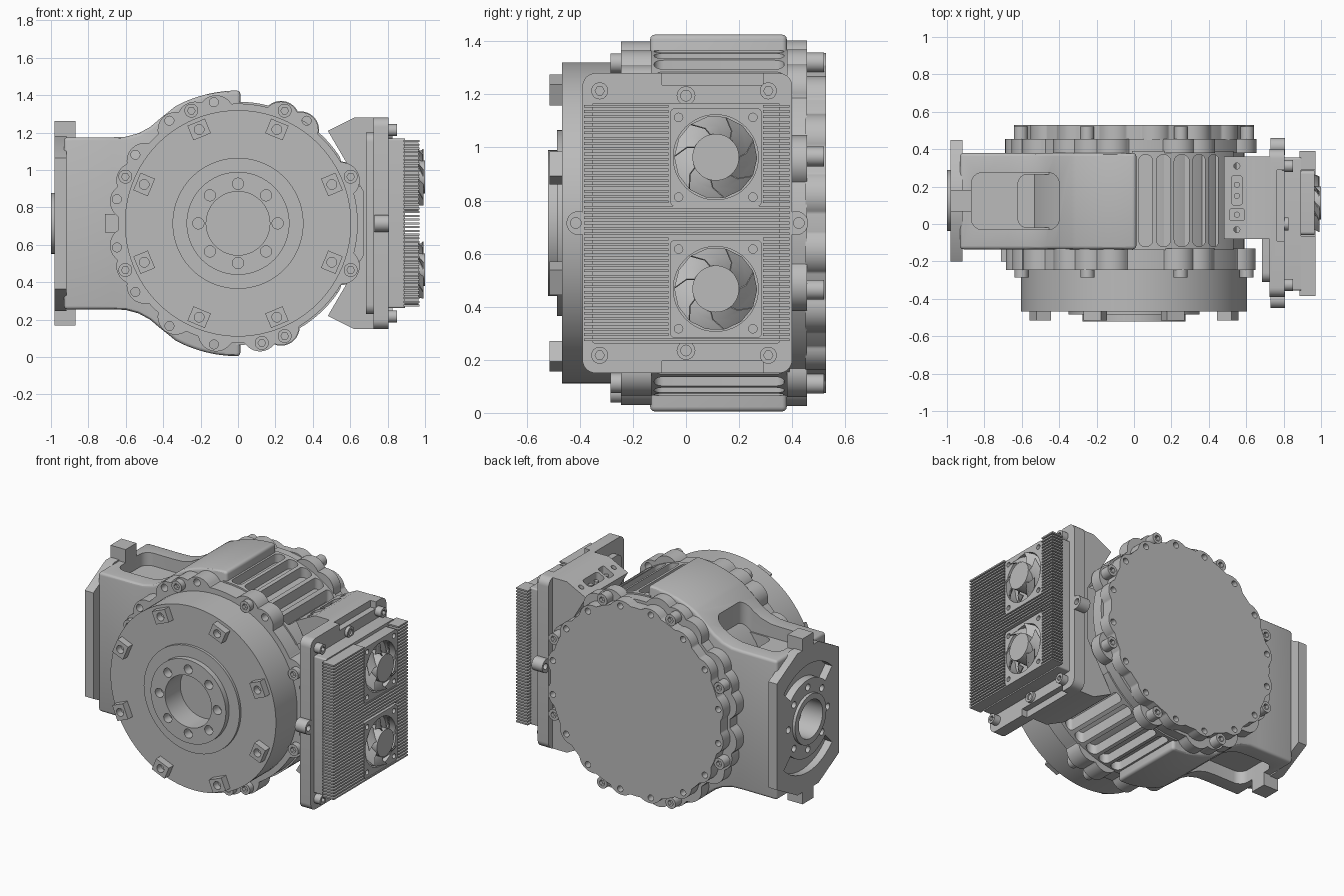
import bpy, bmesh
from math import sin, cos, radians, sqrt, pi
from mathutils import Vector

if "Cube" in bpy.data.objects:
    bpy.data.objects.remove(bpy.data.objects["Cube"])

CZ = 0.715      # height of the drum axis
AY = 0.125      # depth of the side arm axis

grey = bpy.data.materials.new("machined grey")
grey.use_nodes = True
grey.diffuse_color = (0.5, 0.5, 0.5, 1)
grey.node_tree.nodes["Principled BSDF"].inputs["Base Color"].default_value = (0.5, 0.5, 0.5, 1)

PLACE = {"X": lambda u, v, t: (t, u, v),
         "Y": lambda u, v, t: (u, t, v),
         "Z": lambda u, v, t: (u, v, t)}


# ---- helpers ----
def finish(name, bm):
    bmesh.ops.recalc_face_normals(bm, faces=bm.faces)
    mesh = bpy.data.meshes.new(name)
    bm.to_mesh(mesh)
    bm.free()
    mesh.materials.append(grey)
    ob = bpy.data.objects.new(name, mesh)
    bpy.context.collection.objects.link(ob)
    return ob


def prisms(name, axis, items):
    """One object from several (outline, low, high) extrusions along an axis."""
    bm = bmesh.new()
    for pts, lo, hi in items:
        a, b = [[bm.verts.new(PLACE[axis](u, v, t)) for u, v in pts] for t in (lo, hi)]
        bm.faces.new(a)
        bm.faces.new(b[::-1])
        for i in range(len(a)):
            j = (i + 1) % len(a)
            bm.faces.new((a[j], a[i], b[i], b[j]))
    return finish(name, bm)


def apply(ob, kind, **settings):
    mod = ob.modifiers.new(kind.title(), kind)
    for key, value in settings.items():
        setattr(mod, key, value)
    bpy.context.view_layer.objects.active = ob
    bpy.ops.object.modifier_apply(modifier=mod.name)
    return ob


def cut(ob, axis, items):
    cutter = prisms("cutter", axis, items)
    cutter.hide_render = True
    apply(ob, "BOOLEAN", operation="DIFFERENCE", solver="EXACT", object=cutter)
    bpy.data.objects.remove(cutter)
    return ob


def rect(u0, u1, v0, v1):
    return [(u0, v0), (u1, v0), (u1, v1), (u0, v1)]


def circle(u, v, r, n=32):
    return [(u + r * cos(2 * pi * i / n), v + r * sin(2 * pi * i / n)) for i in range(n)]


def arc(u, v, r, a0, a1, n=8):
    angles = [radians(a0 + (a1 - a0) * i / n) for i in range(n + 1)]
    return [(u + r * cos(a), v + r * sin(a)) for a in angles]


def rounded(u0, u1, v0, v1, r):
    return (arc(u1 - r, v1 - r, r, 0, 90) + arc(u0 + r, v1 - r, r, 90, 180)
            + arc(u0 + r, v0 + r, r, 180, 270) + arc(u1 - r, v0 + r, r, 270, 360))


def at(r, deg):
    return r * cos(radians(deg)), CZ + r * sin(radians(deg))


def lobed(base, lobes, d, size):
    """Round outline with circular lugs."""
    pts = []
    for i in range(720):
        r = base
        for lobe in lobes:
            delta = radians((i / 2 - lobe + 180) % 360 - 180)
            if abs(delta) < 0.4 and abs(d * sin(delta)) < size:
                r = max(r, d * cos(delta) + sqrt(size ** 2 - (d * sin(delta)) ** 2))
        pts.append(at(r, i / 2))
    return pts


def lathe(name, profile):
    bm = bmesh.new()
    verts = [bm.verts.new((r, y, CZ)) for r, y in profile]
    edges = [bm.edges.new(pair) for pair in zip(verts, verts[1:])]
    bmesh.ops.spin(bm, geom=verts + edges, cent=(0, 0, CZ), axis=(0, 1, 0), angle=2 * pi, steps=96)
    bmesh.ops.remove_doubles(bm, verts=bm.verts, dist=1e-5)
    return finish(name, bm)


def bolts(name, axis, centres, lo, hi, socket_at, r=0.037):
    ob = prisms(name, axis, [(circle(u, v, r, 24), lo, hi) for u, v in centres])
    return cut(ob, axis, [(circle(u, v, r * 0.55, 6), socket_at - 0.025, socket_at + 0.025)
                          for u, v in centres])


# ---- front drum with hub, bore and tabs ----
drum = lathe("front_drum", [(0, -0.2), (0.605, -0.2), (0.605, -0.468), (0.35, -0.468),
                            (0.35, -0.485), (0.275, -0.485), (0.275, -0.52), (0.17, -0.52),
                            (0.17, -0.36), (0, -0.36)])
cut(drum, "Y", [(circle(*at(0.212, 45 * k), 0.03, 20), -0.6, -0.46) for k in range(8)])

diagonals = [22.5 + 45 * k for k in range(8)]
tabs = []
for deg in diagonals:
    c = Vector(at(0.543, deg))
    out = Vector((cos(radians(deg)), sin(radians(deg)))) * 0.042
    side = Vector((-out.y, out.x)) * 1.2
    tabs.append(([c - out - side, c + out - side, c + out + side, c - out + side], -0.515, -0.45))
drum_tabs = prisms("drum_tabs", "Y", tabs)
cut(drum_tabs, "Y", [(circle(*at(0.543, d), 0.026, 20), -0.6, -0.47) for d in diagonals])

# ---- flanges ----
hole_angles = [101.25 + 22.5 * k for k in range(8)] + [56.25]
bolt_angles = [d for d in diagonals if d != 247.5] + [281.25, 292.5]
flange = prisms("front_flange", "Y",
                [(lobed(0.64, bolt_angles + hole_angles, 0.6, 0.096), -0.245, -0.13)])
cut(flange, "Y", [(circle(*at(0.66, d), 0.024, 20), -0.4, 0) for d in hole_angles])
bolts("front_flange_bolts", "Y", [at(0.652, d) for d in bolt_angles], -0.285, -0.2, -0.285)
prisms("flange_key", "Y", [(rect(-0.71, -0.62, 0.665, 0.765), -0.2, -0.12)])

prisms("rear_flange", "Y", [(lobed(0.64, diagonals + hole_angles, 0.6, 0.1), 0.38, 0.455)])
cover_lugs = [d + s for d in diagonals for s in (-12, 12)]
cover = prisms("rear_cover", "Y", [(lobed(0.622, cover_lugs, 0.55, 0.1), 0.45, 0.528)])
cut(cover, "Y", [(circle(*at(0.615, d), 0.02, 16), 0.48, 0.6) for d in cover_lugs])
bolts("rear_flange_bolts", "Y", [at(0.655, d) for d in diagonals], 0.44, 0.52, 0.52)

# ---- drum core and cooling panels with rounded slots ----
prisms("drum_core", "Y", [(circle(0, CZ, 0.59, 96), -0.14, 0.4)])
slot_edges = [(0.025, 0.1), (0.12, 0.195), (0.215, 0.295), (0.315, 0.38), (0.4, 0.45)]
for name, sign in (("upper_cooling_ribs", 1), ("lower_cooling_ribs", -1)):
    panel = prisms(name, "Y", [(arc(0, CZ, 0.65, sign * 35, sign * 91, 40)
                                + arc(0, CZ, 0.57, sign * 91, sign * 35, 40), -0.14, 0.39)])
    slots = []
    for x0, x1 in slot_edges:
        floor = sign * sqrt(0.6 ** 2 - x1 ** 2)
        lo, hi = sorted((CZ + floor, CZ + sign * 0.8))
        slots.append((rounded(x0, x1, -0.12, 0.37, (x1 - x0) * 0.45), lo, hi))
    cut(panel, "Z", slots)

# ---- left shell flowing into the side arm ----
upper = arc(0, 0, 0.71, 89, 118, 14) + [(-0.42, 0.557), (-0.47, 0.515), (-0.53, 0.482),
                                        (-0.6, 0.463), (-0.67, 0.46), (-0.93, 0.46)]
outline = upper + [(x, -z) for x, z in reversed(upper)]
shell = prisms("arm_shell", "Y", [([(x, CZ + z) for x, z in outline], -0.135, 0.38)])
apply(shell, "BEVEL", width=0.018, segments=3, limit_method="ANGLE", angle_limit=radians(50))
shallow = rounded(-0.87, -0.4, -0.03, 0.275, 0.06)
deep = rounded(-0.62, -0.41, -0.02, 0.265, 0.05)
cut(shell, "Z", [(shallow, 1.09, 1.6), (shallow, -0.2, 2 * CZ - 1.09)])
cut(shell, "Z", [(deep, 0.97, 1.6), (deep, -0.2, 2 * CZ - 0.97)])

# ---- end plate of the arm ----
half = [(-0.325, 0.35), (-0.11, 0.468), (0.11, 0.468), (0.325, 0.35)]
plate_outline = [(AY + y, CZ + z) for y, z in half] + [(AY + y, CZ - z) for y, z in reversed(half)]
end_plate = prisms("arm_end_plate", "X", [(plate_outline, -0.98, -0.918)])
slots = [arc(AY, CZ, 0.355, a, a + 90, 20) + arc(AY, CZ, 0.255, a + 90, a, 20) for a in (45, 225)]
holes = [circle(AY + 0.205 * cos(k * pi / 4), CZ + 0.205 * sin(k * pi / 4), 0.022, 16)
         for k in range(8)]
cut(end_plate, "X", [(p, -1.1, -0.93) for p in holes] + [(p, -1.1, -0.9) for p in slots])
collar = prisms("arm_collar", "X", [(circle(AY, CZ, 0.163, 48), -1.0, -0.95)])
for ob in (end_plate, collar, shell):
    cut(ob, "X", [(circle(AY, CZ, 0.125, 48), -1.1, -0.85)])
prisms("arm_end_tabs", "X", [(rect(AY - 0.057, AY + 0.057, lo, hi), -0.98, -0.87)
                             for lo, hi in ((1.1, 1.262), (0.168, 0.33))])

# ---- connector block between drum and heat sink ----
side = [(0.48, 0.495), (0.62, 0.565), (0.73, 0.565)]
inner = [(0.67, -0.17), (0.67, 0.17)]
block = prisms("connector_block", "Y",
               [([(x, CZ + z) for x, z in side] + [(x, CZ - z) for x, z in reversed(side)]
                 + [(x, CZ + z) for x, z in inner], -0.08, 0.36)])
cut(block, "Z", [(rounded(0.52, 0.58, 0.1, 0.26, 0.02), 1.18, 1.5),
                 (rounded(0.51, 0.59, 0.02, 0.08, 0.01), 1.19, 1.5),
                 (circle(0.55, 0.31, 0.016, 16), 1.1, 1.5),
                 (circle(0.55, -0.03, 0.016, 16), 1.1, 1.5)])
prisms("connector_pins", "Z", [(circle(0.55, y, 0.016, 16), 1.15, 1.225) for y in (0.05, 0.15, 0.21)])
prisms("block_bridge", "X", [(rect(-0.06, 0.34, CZ - 0.2, CZ + 0.2), 0.56, 0.73)])

# ---- mounting plate with lugs and bolts ----
prisms("mounting_back_step", "X", [(rounded(-0.31, 0.33, 0.23, 1.2, 0.05), 0.685, 0.73)])
mount = prisms("mounting_plate", "X", [(rounded(-0.39, 0.4, 0.15, 1.28, 0.05), 0.725, 0.805)])
cut(mount, "X", [(rect(-0.09, 0.29, lo, hi), 0.765, 0.9) for lo, hi in ((1.235, 1.4), (0, 0.195))])
lugs = prisms("mounting_lugs", "X", [(circle(y, CZ, 0.045), 0.73, 0.808) for y in (-0.405, 0.415)]
              + [(circle(0, z, 0.035), 0.76, 0.825) for z in (0.235, 1.195)])
cut(lugs, "X", [(circle(y, CZ, 0.02, 20), 0.6, 0.9) for y in (-0.415, 0.425)]
    + [(circle(0, z, 0.02, 20), 0.815, 0.9) for z in (0.235, 1.195)])
bolts("mounting_bolts", "X", [(y, z) for y in (-0.325, 0.31) for z in (0.217, 1.213)],
      0.79, 0.85, 0.85, 0.032)

# ---- heat sink ----
prisms("heat_sink_base", "X", [(rounded(-0.355, 0.355, 0.262, 1.168, 0.01), 0.8, 0.893)])
fan_heights = (0.467, 0.963)
fins = []
for i in range(45):
    z = 0.27 + i * 0.02
    beside_fan = any(abs(z - f) < 0.19 for f in fan_heights)
    for y0, y1 in ([(-0.385, -0.065), (0.29, 0.39)] if beside_fan else [(-0.385, 0.39)]):
        fins.append((rect(y0, y1, z, z + 0.01), 0.885, 0.97))
prisms("heat_sink_fins", "X", fins)

# ---- fans ----
FY = 0.112
for label, fz in zip(("lower", "upper"), fan_heights):
    frame = prisms(label + "_fan_frame", "X",
                   [(rounded(FY - 0.172, FY + 0.174, fz - 0.185, fz + 0.185, 0.02), 0.885, 0.965)])
    corners = [circle(FY + a * 0.14, fz + b * 0.15, 0.016, 16) for a in (-1, 1) for b in (-1, 1)]
    cut(frame, "X", [(p, 0.91, 1.1) for p in corners] + [(circle(FY, fz, 0.16, 48), 0.895, 1.1)])
    prisms(label + "_fan_hub", "X", [(circle(FY, fz, 0.088, 48), 0.89, 1.0)])
    bm = bmesh.new()
    for k in range(7):
        rows = []
        for r, lean in ((0.08, 0), (0.115, 9), (0.155, 26)):
            row = []
            for s in (0, 0.5, 1):
                a = radians(k * 360 / 7 + lean + 50 * s)
                row.append(bm.verts.new((0.925 + 0.065 * s, FY + r * cos(a), fz + r * sin(a))))
            rows.append(row)
        for a, b in zip(rows, rows[1:]):
            for j in (0, 1):
                bm.faces.new((a[j], a[j + 1], b[j + 1], b[j]))
    apply(finish(label + "_fan_blades", bm), "SOLIDIFY", thickness=0.006, offset=0)

# ---- smooth shading with sharp edges kept ----
bpy.ops.object.select_all(action="DESELECT")
for ob in bpy.context.collection.objects:
    if ob.type == "MESH" and grey.name in ob.data.materials:
        ob.select_set(True)
        bpy.context.view_layer.objects.active = ob
bpy.ops.object.shade_smooth_by_angle(angle=radians(30))
